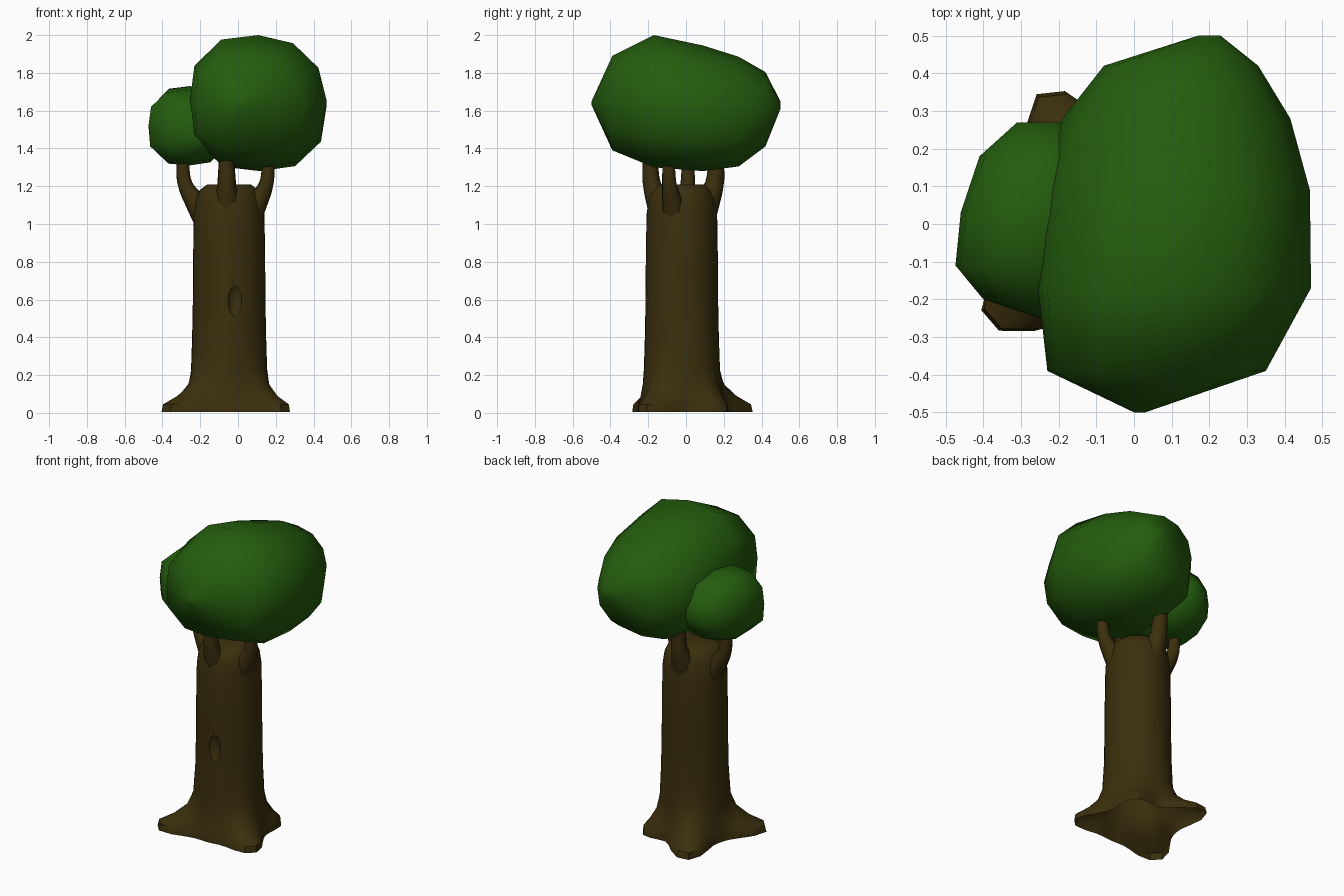
import bpy, bmesh, math
from mathutils import Vector

cube = bpy.data.objects.get("Cube")
if cube:
    bpy.data.objects.remove(cube, do_unlink=True)


def make_material(name, color):
    mat = bpy.data.materials.new(name)
    mat.diffuse_color = (*color, 1)
    mat.use_nodes = True
    bsdf = mat.node_tree.nodes["Principled BSDF"]
    bsdf.inputs["Base Color"].default_value = (*color, 1)
    bsdf.inputs["Roughness"].default_value = 0.9
    return mat


leaf = make_material("leaf green", (0.018, 0.108, 0.004))
bark = make_material("bark brown", (0.043, 0.028, 0.004))


def loft(name, rings, mat, angle):
    """Skin a stack of equal point rings and close both ends."""
    bm = bmesh.new()
    loops = [[bm.verts.new(p) for p in ring] for ring in rings]
    for a, b in zip(loops, loops[1:]):
        for i in range(len(a)):
            j = (i + 1) % len(a)
            bm.faces.new((a[i], a[j], b[j], b[i]))
    bm.faces.new(loops[0])
    bm.faces.new(loops[-1])
    bmesh.ops.recalc_face_normals(bm, faces=bm.faces)
    mesh = bpy.data.meshes.new(name)
    bm.to_mesh(mesh)
    bm.free()
    mesh.materials.append(mat)
    obj = bpy.data.objects.new(name, mesh)
    bpy.context.collection.objects.link(obj)
    smooth(obj, angle)
    return obj


def smooth(obj, angle):
    bpy.ops.object.select_all(action="DESELECT")
    obj.select_set(True)
    bpy.context.view_layer.objects.active = obj
    bpy.ops.object.shade_smooth_by_angle(angle=math.radians(angle))


# Trunk: round column with four root lobes
CENTRE = Vector((-0.047, -0.022, 0))
SIDES = 36
ROOTS = [(214, 0.42, 22), (118, 0.425, 21), (-33, 0.375, 21), (47, 0.31, 20)]


def trunk_ring(z, radius, spread):
    ring = []
    for i in range(SIDES):
        deg = 360 * i / SIDES
        lobe = 0
        for root, reach, width in ROOTS:
            off = (deg - root + 180) % 360 - 180
            lobe = max(lobe, (reach - radius) * math.exp(-(off / width) ** 2))
        r = radius + spread * lobe
        a = math.radians(deg)
        ring.append(CENTRE + Vector((r * math.cos(a), r * math.sin(a), z)))
    return ring


trunk_profile = [
    (0.005, 0.232, 1), (0.045, 0.228, 0.95), (0.09, 0.218, 0.5), (0.15, 0.207, 0.17),
    (0.23, 0.201, 0.03), (0.4, 0.196, 0), (0.6, 0.192, 0), (0.8, 0.191, 0),
    (1.05, 0.187, 0), (1.13, 0.176, 0), (1.18, 0.155, 0), (1.21, 0.115, 0),
]
trunk = loft("trunk", [trunk_ring(*row) for row in trunk_profile], bark, 50)

# Knot hollow: shallow oval cut in the front of the trunk
bpy.ops.mesh.primitive_uv_sphere_add(segments=24, ring_count=12, location=(-0.012, -0.235, 0.595))
cutter = bpy.context.object
cutter.name = "knot_cutter"
cutter.scale = (0.046, 0.045, 0.095)
cutter.data.materials.append(bark)
cutter.hide_render = True
cut = trunk.modifiers.new("knot hollow", "BOOLEAN")
cut.operation = "DIFFERENCE"
cut.solver = "EXACT"
cut.object = cutter
bpy.ops.object.select_all(action="DESELECT")
trunk.select_set(True)
bpy.context.view_layer.objects.active = trunk
bpy.ops.object.modifier_apply(modifier=cut.name)
bpy.data.objects.remove(cutter, do_unlink=True)

# Open underside of the roots
bm = bmesh.new()
bm.from_mesh(trunk.data)
underside = [f for f in bm.faces if all(v.co.z < 0.02 for v in f.verts)]
bmesh.ops.delete(bm, geom=underside, context="FACES")
bm.to_mesh(trunk.data)
bm.free()
smooth(trunk, 40)


# Branches: tapered tubes leaving the trunk top and bending upright
def branch(name, tip_x, tip_y, radius):
    curve = bpy.data.curves.new(name, "CURVE")
    curve.dimensions = "3D"
    curve.bevel_depth = radius
    curve.bevel_resolution = 2
    curve.resolution_u = 5
    curve.use_fill_caps = True
    spline = curve.splines.new("BEZIER")
    path = [(0.5, 1.02, 1.9), (0.76, 1.12, 1.5), (0.97, 1.21, 1.08), (1.02, 1.3, 0.95), (1.02, 1.42, 0.9)]
    spline.bezier_points.add(len(path) - 1)
    out = Vector((tip_x, tip_y, 0)) - CENTRE
    for point, (share, z, size) in zip(spline.bezier_points, path):
        point.co = CENTRE + out * share + Vector((0, 0, z))
        point.radius = size
        point.handle_left_type = point.handle_right_type = "AUTO"
    curve.materials.append(bark)
    obj = bpy.data.objects.new(name, curve)
    bpy.context.collection.objects.link(obj)


branch("right_branch", -0.287, 0.01, 0.036)
branch("left_branch", 0.155, -0.09, 0.037)
branch("front_branch", -0.06, -0.185, 0.044)
branch("back_branch", -0.06, 0.155, 0.046)


# Foliage: faceted crowns lofted along y, round above and fuller below,
# with a station's "full" value squaring off its -x side
def foliage_ring(y, x0, x1, z0, z1, full):
    ring = []
    for i in range(12):
        a = math.tau * i / 12
        c, s = math.cos(a), math.sin(a)
        power = 2.1 if s > 0.01 else 2.6
        if c < -0.01:
            power += full
        k = (abs(c) ** power + abs(s) ** power) ** (-1 / power)
        ring.append(((x0 + x1) / 2 + c * k * (x1 - x0) / 2, y,
                     (z0 + z1) / 2 + s * k * (z1 - z0) / 2))
    return ring


def foliage(name, stations):
    loft(name, [foliage_ring(*row) for row in stations], leaf, 70)


foliage("large_foliage", [
    (-0.5, 0.0, 0.03, 1.63, 1.65, 0),
    (-0.39, -0.23, 0.35, 1.39, 1.89, 0.8),
    (-0.17, -0.255, 0.47, 1.30, 2.0, 0.7),
    (0.09, -0.235, 0.467, 1.28, 1.945, 0.2),
    (0.28, -0.19, 0.415, 1.305, 1.885, 0),
    (0.42, -0.08, 0.33, 1.41, 1.805, 0),
    (0.5, 0.17, 0.23, 1.61, 1.65, 0),
])
foliage("small_foliage", [
    (-0.25, -0.25, -0.15, 1.45, 1.55, 0),
    (-0.2, -0.4, -0.1, 1.37, 1.64, 0.4),
    (-0.11, -0.474, -0.06, 1.325, 1.71, 0.7),
    (0.03, -0.46, -0.05, 1.31, 1.73, 0.7),
    (0.18, -0.41, -0.08, 1.35, 1.69, 0.4),
    (0.27, -0.31, -0.19, 1.46, 1.57, 0),
])
